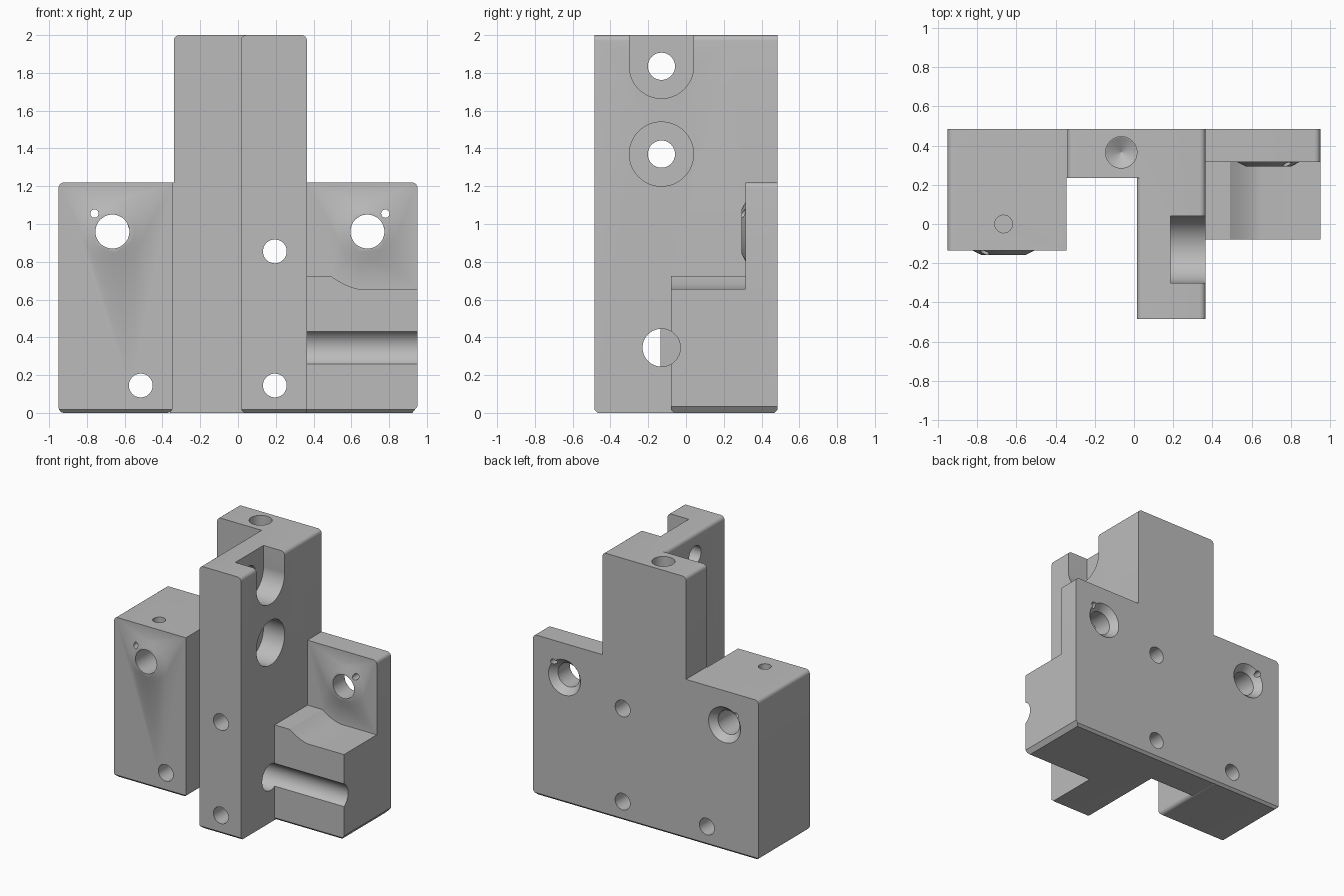
import bpy, bmesh, math
from mathutils import Matrix, Vector

cube = bpy.data.objects.get("Cube")
if cube:
    bpy.data.objects.remove(cube, do_unlink=True)

metal = bpy.data.materials.new("plain grey")
metal.use_nodes = True
GREY = (0.5, 0.5, 0.5, 1)
metal.diffuse_color = GREY
metal.node_tree.nodes["Principled BSDF"].inputs["Base Color"].default_value = GREY


def make(name, bm):
    bmesh.ops.recalc_face_normals(bm, faces=bm.faces)
    mesh = bpy.data.meshes.new(name)
    bm.to_mesh(mesh)
    bm.free()
    mesh.materials.append(metal)
    obj = bpy.data.objects.new(name, mesh)
    bpy.context.collection.objects.link(obj)
    return obj


def prism(name, points, start, end, axis="Y"):
    """Extrude an outline: (x, z) along Y, or (y, z) along X."""
    bm = bmesh.new()
    if axis == "Y":
        ring = [bm.verts.new((a, start, b)) for a, b in points]
        move = Vector((0, end - start, 0))
    else:
        ring = [bm.verts.new((start, a, b)) for a, b in points]
        move = Vector((end - start, 0, 0))
    face = bm.faces.new(ring)
    out = bmesh.ops.extrude_face_region(bm, geom=[face])
    bmesh.ops.translate(bm, vec=move,
                        verts=[v for v in out["geom"] if isinstance(v, bmesh.types.BMVert)])
    return make(name, bm)


def outline(x0, x1, z0, z1, bl=0, br=0, tr=0, tl=0, steps=6):
    """Rectangle with rounded corners, counter-clockwise from bottom left."""
    pts = []
    for i, (x, z, sx, sz, r) in enumerate(((x0, z0, 1, 1, bl), (x1, z0, -1, 1, br),
                                           (x1, z1, -1, -1, tr), (x0, z1, 1, -1, tl))):
        if not r:
            pts.append((x, z))
            continue
        for k in range(steps + 1):
            a = math.pi * (1 + i / 2 + k / steps / 2)
            pts.append((x + sx * r + r * math.cos(a), z + sz * r + r * math.sin(a)))
    return pts


def drill(name, axis, start, length, r, r2=None, sides=48):
    """Cylinder or cone running from start along the positive axis."""
    bm = bmesh.new()
    bmesh.ops.create_cone(bm, cap_ends=True, segments=sides, radius1=r,
                          radius2=r if r2 is None else r2, depth=length)
    turn = {"X": Matrix.Rotation(math.pi / 2, 4, "Y"),
            "Y": Matrix.Rotation(-math.pi / 2, 4, "X"), "Z": Matrix()}[axis]
    move = Matrix.Translation(Vector(start)) @ turn @ Matrix.Translation((0, 0, length / 2))
    bmesh.ops.transform(bm, matrix=move, verts=bm.verts)
    return make(name, bm)


def combine(body, tool, operation):
    mod = body.modifiers.new(operation, "BOOLEAN")
    mod.operation, mod.object, mod.solver = operation, tool, "EXACT"
    bpy.context.view_layer.objects.active = body
    bpy.ops.object.modifier_apply(modifier=mod.name)
    bpy.data.objects.remove(tool, do_unlink=True)


BACK, R = 0.485, 0.03

# Solid masses: spine, fin, side blocks
body = prism("mounting_bracket", outline(-0.34, 0.365, 0, 2, tr=R, tl=R), 0.235, BACK)
masses = [
    prism("fin", outline(0.015, 0.365, 0, 2, bl=R, tr=R, tl=R), -0.485, BACK),
    prism("left_block", outline(-0.95, -0.345, 0, 1.22, bl=R, br=R, tl=R), -0.135, BACK),
    prism("block_web", outline(-0.36, 0.1, 0, 1.22), 0.235, BACK),
    prism("back_plate", outline(0.3, 0.95, 0, 1.22, tr=R), 0.315, BACK),
]

# Stepped block with a swept shoulder on top
shoulder = [(0.65 - 0.16 * k / 8, 0.655 + 0.07 * (k / 8) ** 1.6) for k in range(9)]
masses.append(prism("step_block", [(0.3, 0), (0.95, 0), (0.95, 0.655)] + shoulder
                    + [(0.3, 0.725)], -0.08, 0.4))

# Low conical bosses round the two large bores
for x, face in ((-0.665, -0.135), (0.685, 0.315)):
    masses.append(drill("boss", "Y", (x, face - 0.022, 0.96), 0.06, 0.115, 0.23))
for part in masses:
    combine(body, part, "UNION")

cuts = []
# Large bores, back countersinks and pin holes
for x, pin in ((-0.665, -0.76), (0.685, 0.78)):
    cuts += [drill("bore", "Y", (x, -0.6, 0.96), 1.2, 0.09),
             drill("countersink", "Y", (x, BACK - 0.05, 0.96), 0.06, 0.09, 0.144),
             drill("pin_hole", "Y", (pin, -0.6, 1.055), 1.2, 0.022, sides=24)]

# Bolt holes running front to back
for x, z in ((0.195, 0.855), (0.195, 0.145), (-0.515, 0.145)):
    cuts.append(drill("bolt_hole", "Y", (x, -0.6, z), 1.2, 0.063))

# Cross holes, counterbore and open slot in the fin
for z in (1.37, 1.835):
    cuts += [drill("cross_hole", "X", (-0.1, -0.13, z), 0.6, 0.072),
             drill("counterbore", "X", (0.187, -0.13, z), 0.3, 0.17, sides=64)]
cuts.append(prism("slot", outline(-0.3, 0.04, 1.835, 2.1), 0.187, 0.5, "X"))

# Rod groove through the fin and along the step block
cuts.append(drill("rod_groove", "X", (-0.1, -0.13, 0.345), 1.2, 0.1, sides=64))

# Blind holes from above
cuts += [drill("top_hole", "Z", (-0.065, 0.365, 1.6), 0.5, 0.08),
         drill("top_hole_tip", "Z", (-0.065, 0.365, 1.555), 0.046, 0.001, 0.08),
         drill("set_screw_hole", "Z", (-0.665, 0, 1.1), 0.2, 0.045)]

# Chamfers along the bottom edges
C = 0.018
for x0, x1, y, s in ((-1, 1, BACK, 1), (0, 0.37, -0.485, -1),
                     (-1, -0.34, -0.135, -1), (0.366, 1, -0.08, -1)):
    wedge = [(y - s * (C + 0.01), -0.01), (y + s * 0.01, C + 0.01), (y + s * 0.01, -0.01)]
    cuts.append(prism("edge_chamfer", wedge, x0, x1, "X"))
cuts.append(prism("side_chamfer", [(0.915, -0.01), (0.96, 0.047), (0.96, -0.01)], -0.2, 0.6))
for cutter in cuts:
    combine(body, cutter, "DIFFERENCE")

body.select_set(True)
bpy.context.view_layer.objects.active = body
bpy.ops.object.shade_smooth_by_angle(angle=math.radians(28))
